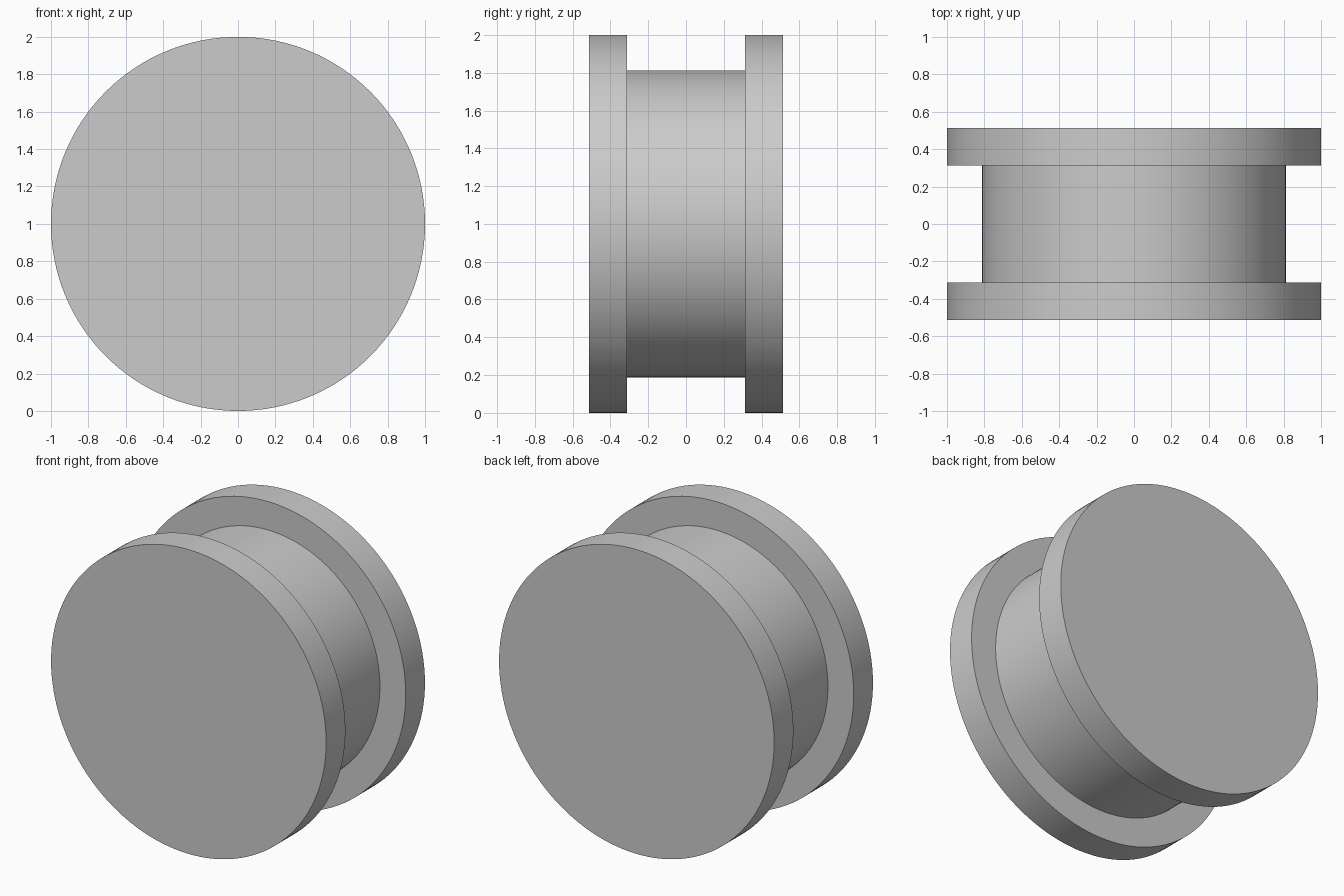
import bpy, math

cube = bpy.data.objects.get("Cube")
if cube:
    bpy.data.objects.remove(cube, do_unlink=True)

# Single plain grey
COLOUR = (0.6, 0.6, 0.6, 1)
grey = bpy.data.materials.new("plain grey")
grey.use_nodes = True
grey.diffuse_color = COLOUR
grey.node_tree.nodes["Principled BSDF"].inputs["Base Color"].default_value = COLOUR

FLANGE_RADIUS = 1.0
HUB_RADIUS = 0.813
INNER = 0.313   # half the gap between the flanges
OUTER = 0.513   # half the total width


def disc(name, radius, y_front, y_back):
    """Smooth-sided cylinder lying along the y axis."""
    bpy.ops.mesh.primitive_cylinder_add(
        vertices=128, radius=radius, depth=y_back - y_front,
        location=(0, (y_front + y_back) / 2, FLANGE_RADIUS),
        rotation=(math.pi / 2, 0, 0))
    obj = bpy.context.object
    obj.name = name
    obj.data.materials.append(grey)
    bpy.ops.object.shade_smooth_by_angle(angle=math.radians(30))
    return obj


# Spool: two wide flanges joined by a narrower hub
disc("front_flange", FLANGE_RADIUS, -OUTER, -INNER)
disc("back_flange", FLANGE_RADIUS, INNER, OUTER)
disc("hub", HUB_RADIUS, -INNER, INNER)
